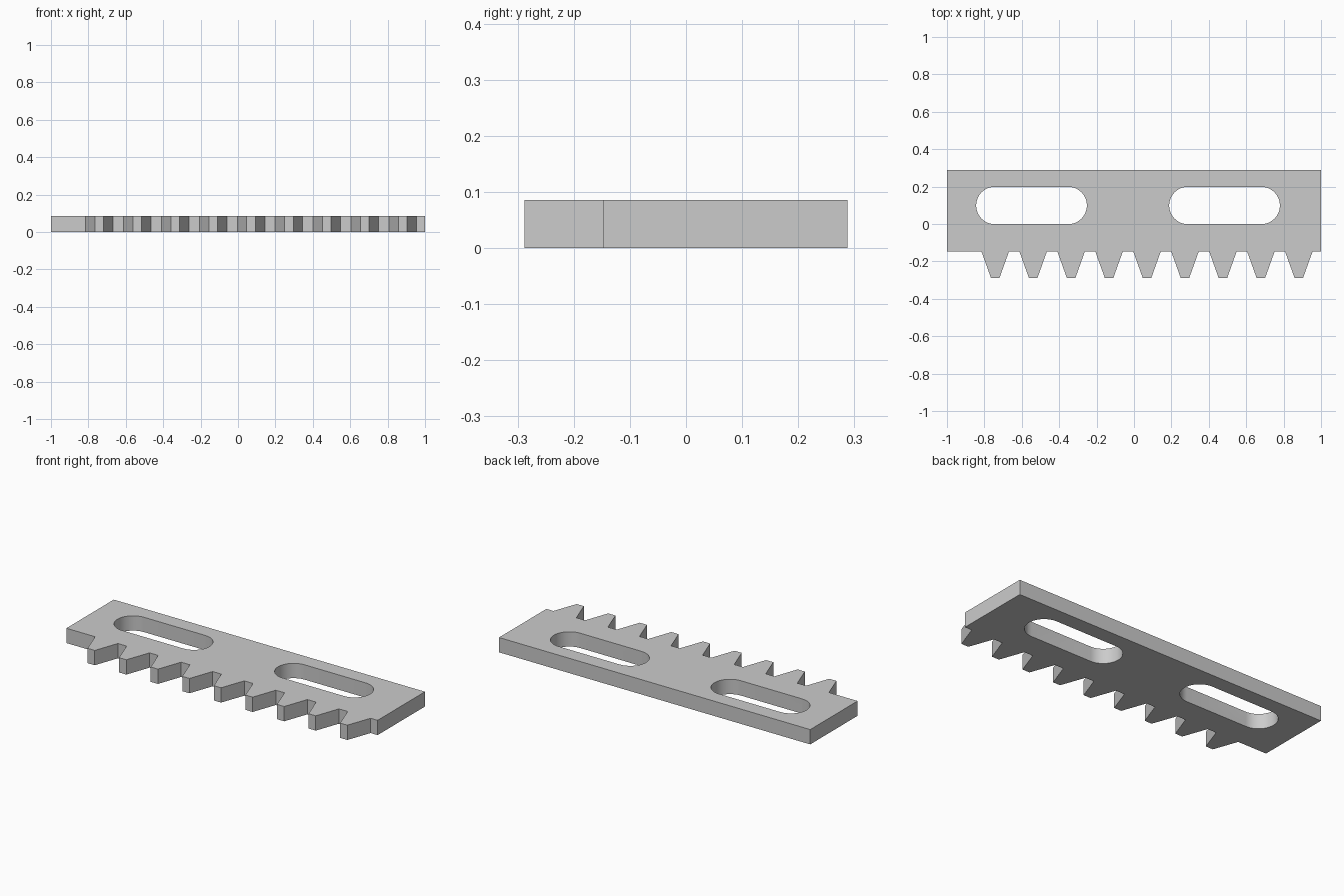
import bpy, bmesh
from math import pi, cos, sin, radians

cube = bpy.data.objects.get("Cube")
if cube:
    bpy.data.objects.remove(cube, do_unlink=True)

THICK = 0.086
BACK, ROOT, TIP = 0.288, -0.147, -0.288
PITCH, FIRST_TOOTH, TEETH = 0.2029, -0.742, 9
ROOT_HALF, TIP_HALF = 0.0735, 0.023
SLOT_R, SLOT_Y, SLOT_HALF = 0.1, 0.099, 0.196

grey = bpy.data.materials.new("plain_grey")
grey.use_nodes = True
grey.diffuse_color = (0.6, 0.6, 0.6, 1)
grey.node_tree.nodes["Principled BSDF"].inputs["Base Color"].default_value = (0.6, 0.6, 0.6, 1)


def prism(name, outline, z0, z1):
    """Extrude a counter-clockwise outline between two heights."""
    bm = bmesh.new()
    face = bm.faces.new([bm.verts.new((x, y, z0)) for x, y in outline])
    ext = bmesh.ops.extrude_face_region(bm, geom=[face])
    moved = [g for g in ext["geom"] if isinstance(g, bmesh.types.BMVert)]
    bmesh.ops.translate(bm, verts=moved, vec=(0, 0, z1 - z0))
    bmesh.ops.recalc_face_normals(bm, faces=bm.faces)
    mesh = bpy.data.meshes.new(name)
    bm.to_mesh(mesh)
    bm.free()
    mesh.materials.append(grey)
    obj = bpy.data.objects.new(name, mesh)
    bpy.context.collection.objects.link(obj)
    return obj


def slot_outline(cx, steps=24):
    """Rounded slot: two half circles joined by straight sides."""
    points = []
    for side, start in ((1, -pi / 2), (-1, pi / 2)):
        for i in range(steps + 1):
            a = start + pi * i / steps
            points.append((cx + side * SLOT_HALF + SLOT_R * cos(a), SLOT_Y + SLOT_R * sin(a)))
    return points


# Toothed bar outline, front edge from left to right
outline = [(-1, ROOT)]
for i in range(TEETH):
    c = FIRST_TOOTH + i * PITCH
    outline += [(c - ROOT_HALF, ROOT), (c - TIP_HALF, TIP),
                (c + TIP_HALF, TIP), (c + ROOT_HALF, ROOT)]
outline += [(1, ROOT), (1, BACK), (-1, BACK)]
rack = prism("toothed_rack", outline, 0, THICK)

# Mounting slots cut through the bar
bpy.context.view_layer.objects.active = rack
rack.select_set(True)
for cx in (-0.548, 0.484):
    cutter = prism("slot_cutter", slot_outline(cx), -THICK, 2 * THICK)
    cutter.hide_render = True
    cut = rack.modifiers.new("slot", "BOOLEAN")
    cut.operation = "DIFFERENCE"
    cut.solver = "EXACT"
    cut.object = cutter
    bpy.ops.object.modifier_apply(modifier=cut.name)
    bpy.data.objects.remove(cutter, do_unlink=True)

# Smooth slot ends, crisp edges elsewhere
bpy.ops.object.shade_smooth_by_angle(angle=radians(30))
